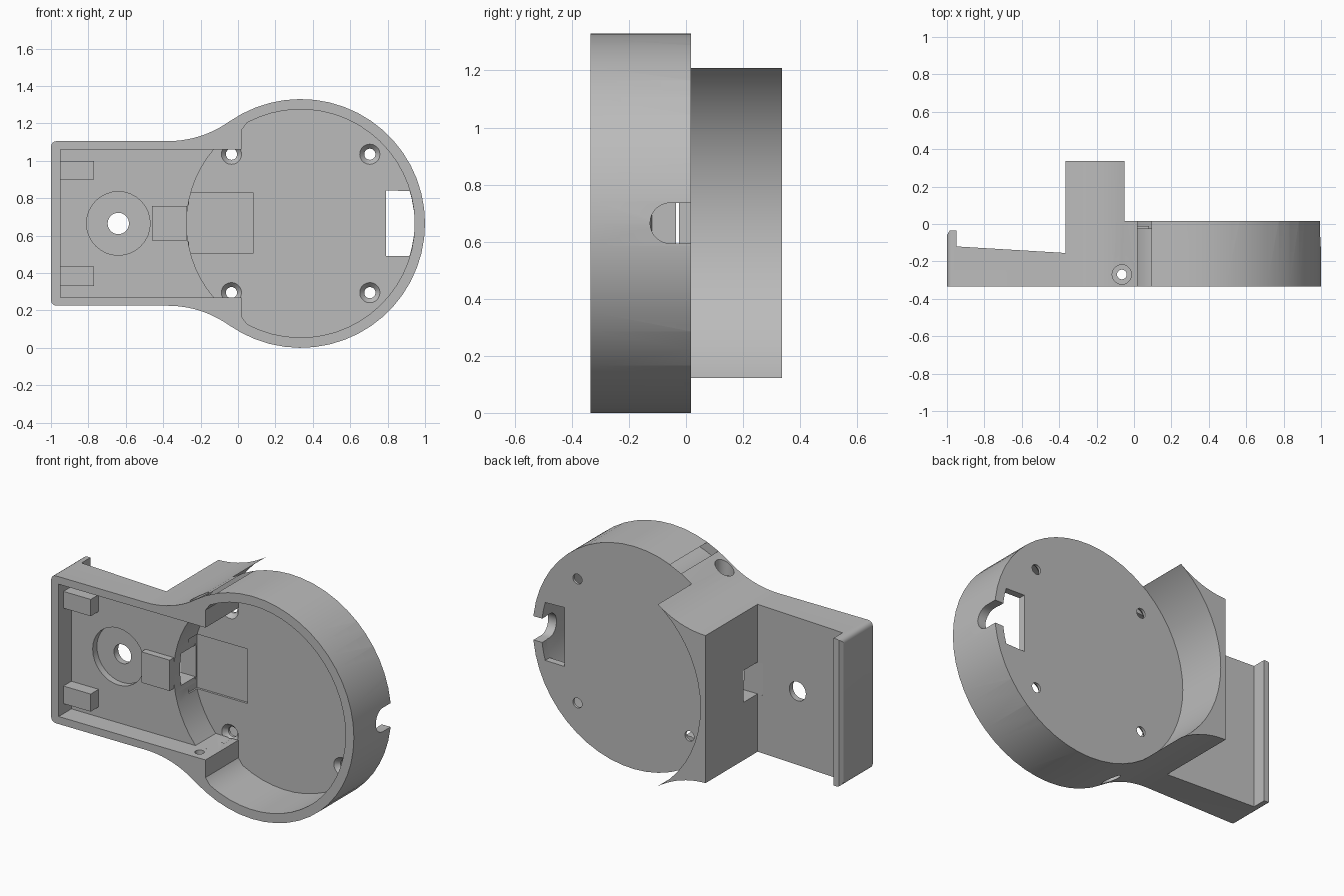
import bpy, bmesh
from math import sin, cos, radians, atan2, degrees

old = bpy.data.objects.get("Cube")
if old:
    bpy.data.objects.remove(old, do_unlink=True)

grey = bpy.data.materials.new("plain grey")
grey.use_nodes = True
grey.diffuse_color = (0.5, 0.5, 0.5, 1)
grey.node_tree.nodes["Principled BSDF"].inputs["Base Color"].default_value = (0.5, 0.5, 0.5, 1)

CX, MID = 0.335, 0.665       # centre of the round housing
R_OUT, R_IN = 0.665, 0.61
FRONT, BACK, TALL = -0.335, 0.017, 0.337
TRAY, FLOOR = -0.215, -0.025  # inner floors of handle and round cup
PLACE = {"x": lambda a, b, t: (t, a, b),
         "y": lambda a, b, t: (a, t, b),
         "z": lambda a, b, t: (a, b, t)}


def arc(cx, cz, r, a, b, n):
    steps = [radians(a + (b - a) * i / n) for i in range(n + 1)]
    return [(cx + r * cos(t), cz + r * sin(t)) for t in steps]


def circle(cx, cz, r, n=32):
    return arc(cx, cz, r, 0, 360, n)[:-1]


def rect(a0, a1, b0, b1):
    return [(a0, b0), (a1, b0), (a1, b1), (a0, b1)]


def loft(name, pts, lo, hi, axis="y", end=None):
    """Prism from a profile; a second profile gives a taper."""
    bm = bmesh.new()
    rings = [[bm.verts.new(PLACE[axis](a, b, t)) for a, b in p]
             for p, t in ((pts, lo), (end or pts, hi))]
    n = len(pts)
    for ring in rings:
        bm.faces.new(ring)
    for i in range(n):
        j = (i + 1) % n
        bm.faces.new((rings[0][i], rings[0][j], rings[1][j], rings[1][i]))
    bmesh.ops.recalc_face_normals(bm, faces=bm.faces)
    mesh = bpy.data.meshes.new(name)
    bm.to_mesh(mesh)
    bm.free()
    mesh.materials.append(grey)
    ob = bpy.data.objects.new(name, mesh)
    bpy.context.collection.objects.link(ob)
    return ob


def cut(*args, **kw):
    cutter = loft("cutter", *args, **kw)
    cutter.hide_render = True
    mod = body.modifiers.new("cut", "BOOLEAN")
    mod.operation, mod.solver, mod.object = "DIFFERENCE", "EXACT", cutter
    bpy.context.view_layer.objects.active = body
    bpy.ops.object.modifier_apply(modifier=mod.name)
    bpy.data.objects.remove(cutter, do_unlink=True)


# Outline: round housing flowing into the handle through concave fillets
join = degrees(atan2(0.545, -0.385))
upper = arc(-0.375, 1.67, 0.565, join - 180, -90, 10)
upper += arc(-0.97, 1.075, 0.03, 90, 180, 4)
lower = [(x, 2 * MID - z) for x, z in reversed(upper)]
outline = arc(CX, MID, R_OUT, -join, join, 36)[1:-1] + upper + lower
body = loft("housing", outline, FRONT, TALL)

# Back: flat round rear, concave block edge, sloping handle with end lip
cut(rect(-0.05, 1.2, -0.2, 1.6), BACK, 0.6)
cut(circle(CX, MID, R_OUT + 0.001, 56), BACK, 0.6)
cut([(-1.1, -0.06), (-1, -0.06), (-0.985, -0.035), (-0.95, -0.035),
     (-0.95, -0.12), (-0.365, -0.155), (-0.365, 0.5), (-1.1, 0.5)], -0.2, 1.6, axis="z")

# Front cavities: handle tray and round cup with solid screw corners
cut(rect(-0.95, 0.02, 0.27, 1.06), -0.5, TRAY)
side = degrees(atan2(0.395, -0.465))
cup = arc(CX, MID, R_IN, -118, 118, 36)
cup += [(0.02, MID + 0.5), (0.02, 1.06)]
cup += arc(CX, MID, R_IN, side, 360 - side, 14)
cup += [(0.02, 0.27), (0.02, MID - 0.5)]
cut(cup, -0.5, FLOOR)

# Shallow floor recess and wire passage through the thin wall
cut(rect(-0.262, 0.08, 0.505, 0.83), -0.1, FLOOR + 0.013)
cut(rect(-0.4, -0.24, 0.57, 0.76), -0.155, -0.02)

# Handle bore with counterbore
cut(circle(-0.64, MID, 0.17), -0.3, -0.175)
cut(circle(-0.64, MID, 0.057), -0.3, 0.1)

# Countersunk floor screw holes and side screw holes
for z in (0.295, 1.035):
    for x in (-0.035, 0.705):
        cut(circle(x, z, 0.03, 20), -0.1, 0.1)
        cut(circle(x, z, 0.055, 20), FLOOR - 0.001, 0.002, end=circle(x, z, 0.03, 20))
cut(circle(-0.065, -0.27, 0.026, 20), -0.1, 1.5, axis="z")
for lo, hi in ((-0.1, 0.2), (1.13, 1.5)):
    cut(circle(-0.065, -0.27, 0.052, 20), lo, hi, axis="z")

# Connector window in the floor and rounded slot in the rim
cut([(0.79, 0.49)] + arc(CX, MID, R_IN - 0.002, -16.5, 16.5, 8) + [(0.79, 0.842)], -0.06, 0.1)
cut(arc(-0.055, MID, 0.071, 90, 270, 14) + [(0.1, MID - 0.071), (0.1, MID + 0.071)],
    0.88, 1.1, axis="x")

# Raised blocks inside the tray
blocks = [loft("upper_tray_block", rect(-0.955, -0.77, 0.9, 1.0), -0.29, TRAY + 0.005),
          loft("lower_tray_block", rect(-0.955, -0.77, 0.33, 0.435), -0.29, TRAY + 0.005),
          loft("middle_tray_block", rect(-0.46, -0.273, 0.573, 0.757), -0.255, TRAY + 0.005)]

# Smooth curved walls, crisp edges
bpy.ops.object.select_all(action="DESELECT")
body.select_set(True)
bpy.context.view_layer.objects.active = body
bpy.ops.object.shade_smooth_by_angle(angle=radians(30))
